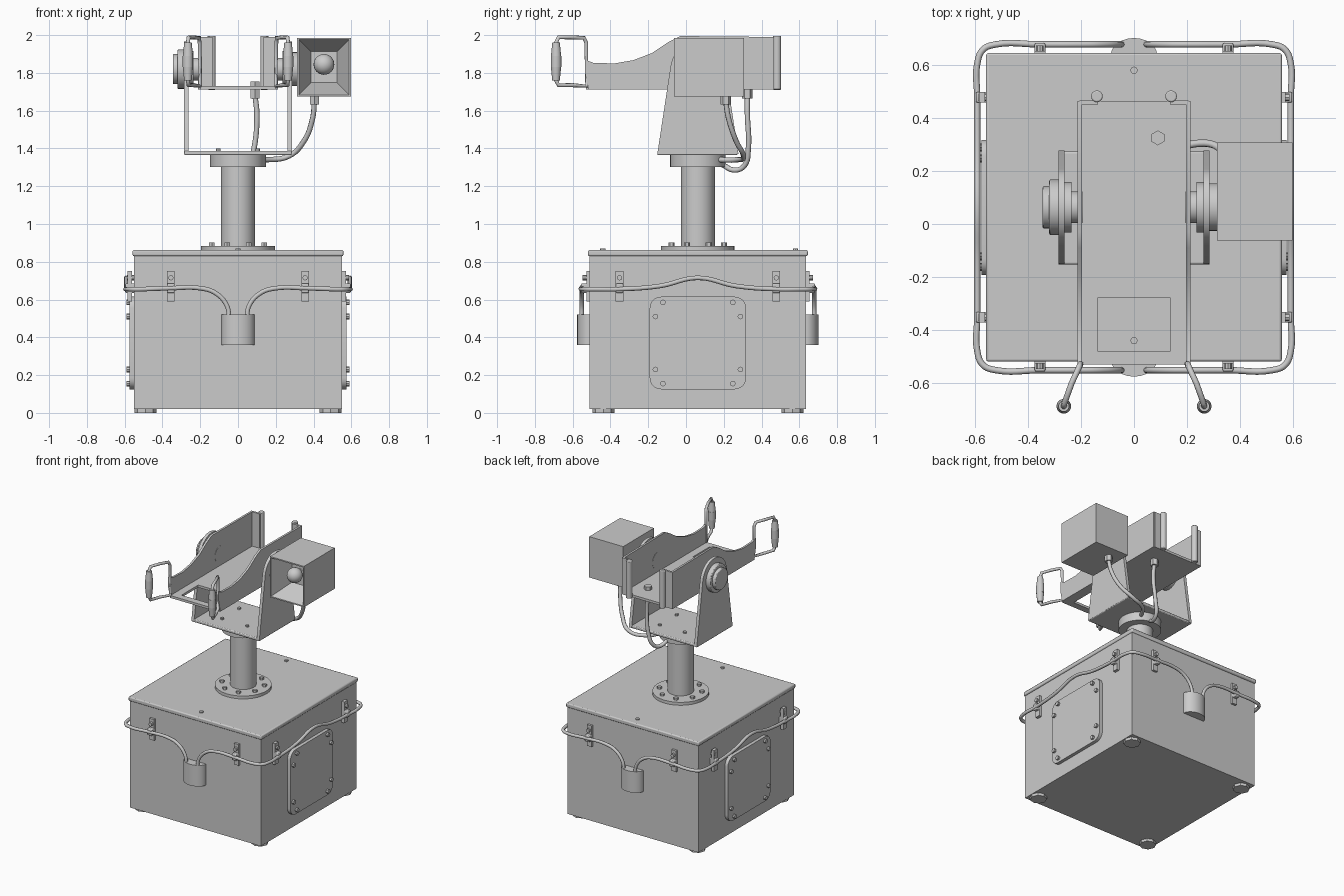
import bpy, bmesh, math
from mathutils import Vector, Matrix

old = bpy.data.objects.get("Cube")
if old:
    bpy.data.objects.remove(old, do_unlink=True)

GREY = (0.6, 0.6, 0.6, 1)
mat = bpy.data.materials.new("plain_grey")
mat.use_nodes = True
mat.diffuse_color = GREY
mat.node_tree.nodes["Principled BSDF"].inputs["Base Color"].default_value = GREY
CY = 0.063  # middle of the cabinet in y


def finish(name, bm, bevel=0):
    bmesh.ops.recalc_face_normals(bm, faces=bm.faces)
    me = bpy.data.meshes.new(name)
    bm.to_mesh(me)
    bm.free()
    me.materials.append(mat)
    ob = bpy.data.objects.new(name, me)
    bpy.context.collection.objects.link(ob)
    if bevel:
        mod = ob.modifiers.new("bevel", "BEVEL")
        mod.width, mod.segments = bevel, 2
    bpy.ops.object.select_all(action="DESELECT")
    ob.select_set(True)
    bpy.context.view_layer.objects.active = ob
    bpy.ops.object.shade_smooth_by_angle(angle=math.radians(35))
    return ob


def box(name, x, y, z, bevel=0):
    bm = bmesh.new()
    size = Vector((x[1] - x[0], y[1] - y[0], z[1] - z[0]))
    mid = Vector((x[0] + x[1], y[0] + y[1], z[0] + z[1])) / 2
    bmesh.ops.create_cube(bm, size=1, matrix=Matrix.Translation(mid) @ Matrix.Diagonal(size).to_4x4())
    return finish(name, bm, bevel)


def cyl(name, centre, r, depth, axis="Z", r2=None, seg=24, squash=1, bevel=0):
    bm = bmesh.new()
    turn = Vector({"X": (1, 0, 0), "Y": (0, 1, 0), "Z": (0, 0, 1)}[axis]).to_track_quat("Z", "Y")
    m = Matrix.Translation(centre) @ Matrix.Diagonal((1, squash, 1, 1)) @ turn.to_matrix().to_4x4()
    bmesh.ops.create_cone(bm, cap_ends=True, segments=seg, radius1=r,
                          radius2=r if r2 is None else r2, depth=depth, matrix=m)
    return finish(name, bm, bevel)


def side_plate(name, profile, x0, x1):
    """Extrude a (y, z) outline from x0 to x1."""
    bm = bmesh.new()
    f = bm.faces.new([bm.verts.new((x0, y, z)) for y, z in profile])
    new = bmesh.ops.extrude_face_region(bm, geom=[f])["geom"]
    bmesh.ops.translate(bm, vec=(x1 - x0, 0, 0), verts=[v for v in new if isinstance(v, bmesh.types.BMVert)])
    return finish(name, bm)


def tube(name, points, r, closed=False, kind="AUTO"):
    cu = bpy.data.curves.new(name, "CURVE")
    cu.dimensions, cu.bevel_depth, cu.bevel_resolution = "3D", r, 2
    cu.resolution_u, cu.use_fill_caps = 6, True
    sp = cu.splines.new("BEZIER")
    sp.bezier_points.add(len(points) - 1)
    for bp, p in zip(sp.bezier_points, points):
        bp.co = p
        bp.handle_left_type = bp.handle_right_type = kind
    sp.use_cyclic_u = closed
    cu.materials.append(mat)
    ob = bpy.data.objects.new(name, cu)
    bpy.context.collection.objects.link(ob)


def arc(cy, cz, r, a0, a1, n):
    return [(cy + r * math.cos(math.radians(a0 + (a1 - a0) * i / n)),
             cz + r * math.sin(math.radians(a0 + (a1 - a0) * i / n))) for i in range(n + 1)]


# Cabinet, lid and feet
box("cabinet_body", (-0.55, 0.55), (CY - 0.573, CY + 0.573), (0.02, 0.835))
box("cabinet_lid", (-0.558, 0.558), (CY - 0.582, CY + 0.582), (0.83, 0.862), 0.008)
for x in (-0.49, 0.49):
    for y in (CY - 0.5, CY + 0.5):
        cyl("foot", (x, y, 0.012), 0.058, 0.024, seg=8)
for y in (-0.44, 0.58):
    cyl("lid_bolt", (0, y, 0.865), 0.014, 0.012, seg=8)

# Rounded access panels with bolts on both sides
outline = []
for k, (sy, sz) in enumerate(((1, 1), (-1, 1), (-1, -1), (1, -1))):
    outline += arc(CY + sy * 0.195, 0.37 + sz * 0.185, 0.06, 90 * k, 90 * k + 90, 5)
for s in (-1, 1):
    side_plate("access_panel", outline, s * 0.545, s * 0.575)
    for dy, dz in ((0.185, 0.215), (0.225, 0.14)):
        for a in (-1, 1):
            for b in (-1, 1):
                cyl("panel_bolt", (s * 0.58, CY + a * dy, 0.37 + b * dz), 0.015, 0.022, "X", seg=8)

# Cable rail, its clips and the cable cups
for sx in (-1, 1):
    half = [(0.045, -0.615, 0.5), (0.06, -0.615, 0.57), (0.12, -0.615, 0.635), (0.2, -0.615, 0.66),
            (0.36, -0.615, 0.66), (0.52, -0.615, 0.655), (0.57, -0.595, 0.655), (0.592, -0.54, 0.655),
            (0.592, -0.42, 0.655), (0.592, -0.2, 0.672)]
    path = [(sx * x, CY + y, z) for x, y, z in half] + [(sx * 0.592, CY, 0.715)]
    path += [(sx * x, CY - y, z) for x, y, z in reversed(half)]
    tube("cable_rail", path, 0.012)
    for sy in (-1, 1):
        x, y = sx * 0.355, CY + sy * 0.59
        box("rail_clip_plate", (x - 0.02, x + 0.02), (y - 0.02, y + 0.0), (0.59, 0.75)) if sy > 0 else \
            box("rail_clip_plate", (x - 0.02, x + 0.02), (y, y + 0.02), (0.59, 0.75))
        box("rail_clip_grip", (x - 0.02, x + 0.02), (y - 0.03, y + 0.03), (0.635, 0.685), 0.006)
        cyl("rail_clip_bolt", (x, y, 0.715), 0.014, 0.04, "Y", seg=8)
        x, y = sx * 0.567, CY + sy * 0.415
        box("rail_clip_plate", (x - 0.018, x + 0.005), (y - 0.02, y + 0.02), (0.59, 0.75))
        box("rail_clip_grip", (x - 0.03, x + 0.03), (y - 0.02, y + 0.02), (0.635, 0.685), 0.006)
        cyl("rail_clip_bolt", (x, y, 0.715), 0.014, 0.04, "X", seg=8)
for sy in (-1, 1):
    cyl("cable_cup", (0, CY + sy * 0.573, 0.44), 0.088, 0.16, squash=0.75)

# Pedestal
cyl("pedestal_flange", (0, CY, 0.872), 0.195, 0.025, seg=32)
cyl("pedestal_column", (0, CY, 1.09), 0.09, 0.44, seg=32)
cyl("pedestal_cap", (0, CY, 1.333), 0.147, 0.065, seg=32)
for i in range(8):
    a = math.tau * (i + 0.5) / 8
    cyl("flange_bolt", (0.15 * math.cos(a), CY + 0.15 * math.sin(a), 0.89), 0.016, 0.022, seg=6)

# Yoke with trunnions
PZ = 1.82
box("yoke_base", (-0.285, 0.285), (CY - 0.215, CY + 0.21), (1.365, 1.387), 0.006)
yoke = [(CY - 0.215, 1.37), (CY + 0.215, 1.37)] + arc(CY, PZ, 0.145, 8, 172, 14)
for s in (-1, 1):
    side_plate("yoke_arm", yoke, s * 0.262, s * 0.285)
    cyl("trunnion_shaft", (s * 0.235, CY, PZ), 0.06, 0.08, "X")
    cyl("trunnion_collar", (s * 0.25, CY, PZ), 0.095, 0.03, "X")
    for y in (-0.1, 0.1):
        cyl("yoke_bolt", (s * 0.105, CY + y, 1.392), 0.012, 0.016, seg=8)
cyl("hub_disc", (-0.3, CY, PZ), 0.105, 0.04, "X", bevel=0.006)
cyl("hub_cap", (-0.33, CY, PZ), 0.08, 0.03, "X", bevel=0.006)
cyl("lamp_mount", (0.3, CY, PZ), 0.09, 0.04, "X")

# Cradle: floor with an opening, cut-down side walls, rear posts
box("cradle_floor", (-0.2, 0.2), (-0.28, 0.465), (1.712, 1.73))
box("cradle_front_bar", (-0.2, 0.2), (-0.53, -0.48), (1.712, 1.73))
wall = [(-0.515, 1.712), (0.465, 1.712), (0.465, 1.99), (-0.03, 1.995), (-0.09, 1.965), (-0.18, 1.905),
        (-0.28, 1.867), (-0.38, 1.85), (-0.49, 1.853), (-0.535, 1.87), (-0.535, 1.8)]
for s in (-1, 1):
    box("cradle_side_bar", (s * 0.17 - 0.032, s * 0.17 + 0.032), (-0.5, -0.27), (1.712, 1.73))
    side_plate("cradle_wall", wall, s * 0.197, s * 0.213)
    box("cradle_rear_flange", sorted((s * 0.135, s * 0.205)), (0.452, 0.467), (1.712, 1.99))
    cyl("rear_post", (s * 0.14, 0.482, 1.853), 0.022, 0.285, seg=16, bevel=0.005)
    # Handle loop and grip
    loop = [(0.2, -0.525, 1.73), (0.235, -0.6, 1.735), (0.262, -0.675, 1.735), (0.265, -0.688, 1.76),
            (0.265, -0.688, 1.96), (0.262, -0.675, 1.988), (0.235, -0.6, 1.988), (0.207, -0.54, 1.985),
            (0.203, -0.528, 1.96)]
    tube("handle_loop", [(s * x, y, z) for x, y, z in loop], 0.011, True, "VECTOR")
    for z, r1, r2 in ((1.8, 0.02, 0.028), (1.92, 0.028, 0.02)):
        cyl("handle_grip", (s * 0.265, -0.688, z), r1, 0.08, r2=r2, seg=16)
    cyl("handle_grip_middle", (s * 0.265, -0.688, 1.86), 0.028, 0.06, seg=16)

# Lamp housing with a recessed tapered reflector
bm = bmesh.new()
bmesh.ops.create_cube(bm, size=1, matrix=Matrix.Translation((0.455, 0.122, 1.83)) @ Matrix.Diagonal((0.285, 0.37, 0.31, 1)))
bm.normal_update()
front = min(bm.faces, key=lambda f: f.calc_center_median().y)
bmesh.ops.inset_region(bm, faces=[front], thickness=0.013)
bmesh.ops.inset_region(bm, faces=[front], thickness=0.09)
bmesh.ops.translate(bm, vec=(0, 0.16, 0), verts=front.verts)
finish("lamp_housing", bm)
bm = bmesh.new()
bmesh.ops.create_uvsphere(bm, u_segments=20, v_segments=12, radius=0.055, matrix=Matrix.Translation((0.455, 0.03, 1.845)))
finish("lamp_bulb", bm)
cyl("bulb_stem", (0.455, 0.07, 1.84), 0.03, 0.08, "Y", seg=12)

# Cables and their connectors
cyl("lamp_connector", (0.405, 0.21, 1.655), 0.028, 0.045, seg=6)
cyl("cradle_connector", (0.09, 0.325, 1.69), 0.028, 0.05, seg=6)
cyl("cradle_connector_nut", (0.09, 0.325, 1.74), 0.028, 0.03, seg=6)
tube("lamp_cable", [(0.405, 0.21, 1.65), (0.395, 0.225, 1.56), (0.35, 0.265, 1.44), (0.27, 0.305, 1.36),
                    (0.15, 0.27, 1.34), (0.08, 0.17, 1.34)], 0.014)
tube("cradle_cable", [(0.09, 0.325, 1.68), (0.1, 0.325, 1.58), (0.085, 0.33, 1.4), (0.06, 0.31, 1.31),
                      (0.04, 0.26, 1.285), (0.02, 0.2, 1.31), (0.01, 0.17, 1.33)], 0.014)
